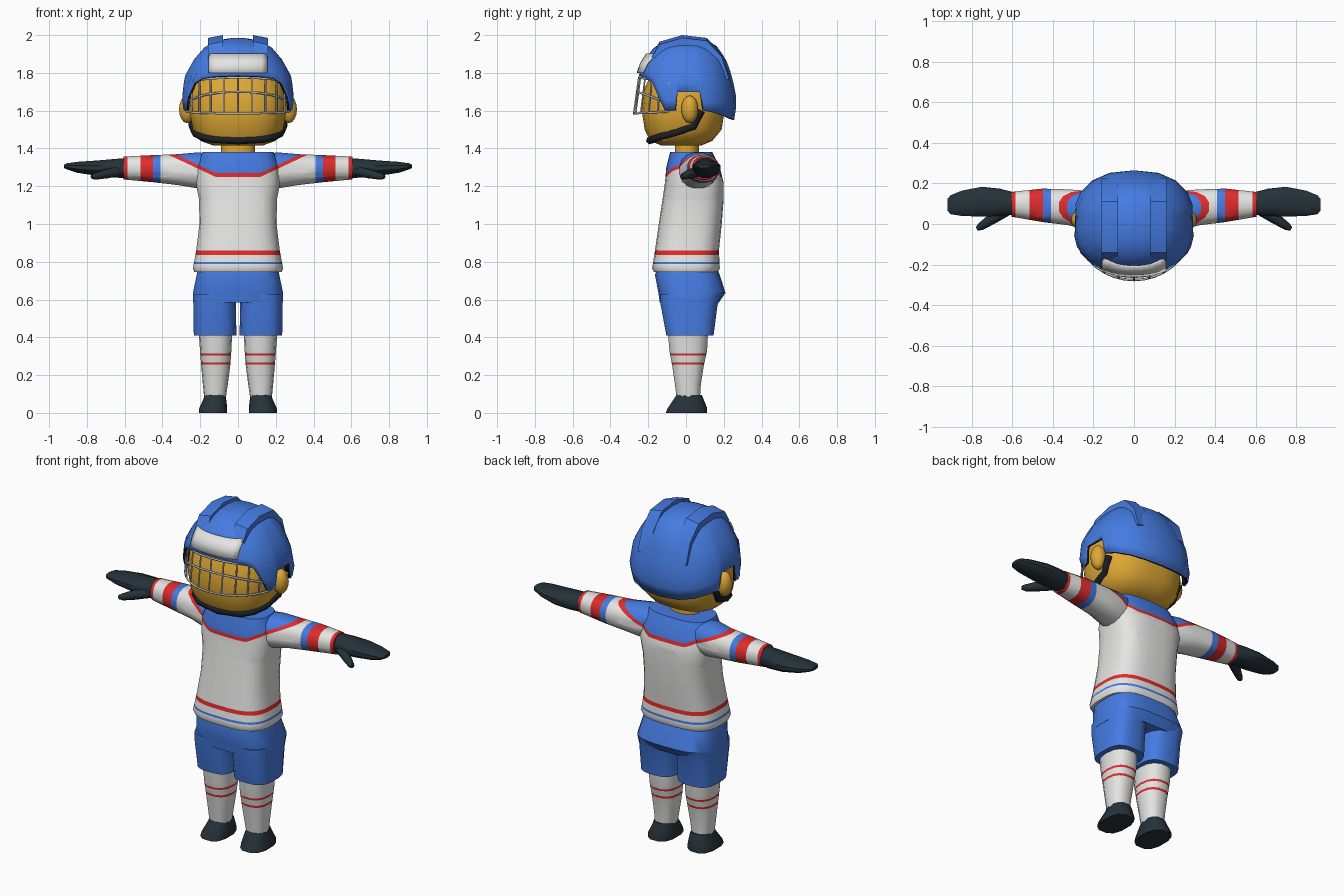
import bpy, bmesh
from math import sin, cos, radians, copysign
from mathutils import Vector

cube = bpy.data.objects.get("Cube")
if cube:
    bpy.data.objects.remove(cube)


def material(name, r, g, b):
    mat = bpy.data.materials.new(name)
    mat.use_nodes = True
    mat.diffuse_color = (r, g, b, 1)
    mat.node_tree.nodes["Principled BSDF"].inputs["Base Color"].default_value = (r, g, b, 1)
    return mat


BLUE = material("team blue", .06, .2, .76)
RED = material("stripe red", .75, .025, .025)
WHITE = material("fabric white", .78, .78, .77)
SKIN = material("yellow skin", .73, .39, .035)
DARK = material("dark slate", .018, .032, .042)
BLACK = material("strap black", .012, .014, .018)
STEEL = material("cage steel", .5, .5, .55)


def finish(name, bm, rule):
    """Turn a bmesh into an object; rule is a material or a function of the face centre."""
    bmesh.ops.recalc_face_normals(bm, faces=bm.faces)
    mesh = bpy.data.meshes.new(name)
    bm.to_mesh(mesh)
    bm.free()
    used = []
    for poly in mesh.polygons:
        mat = rule(poly.center) if callable(rule) else rule
        if mat not in used:
            used.append(mat)
            mesh.materials.append(mat)
        poly.material_index = used.index(mat)
    obj = bpy.data.objects.new(name, mesh)
    bpy.context.collection.objects.link(obj)
    return obj


def skin(name, rings, rule, cuts=(), closed=True, caps=(True, True)):
    """Join rings of points with quads, then split along the cut planes."""
    bm = bmesh.new()
    rows = [[bm.verts.new(p) for p in ring] for ring in rings]
    count = len(rows[0])
    for low, high in zip(rows, rows[1:]):
        for i in range(count if closed else count - 1):
            j = (i + 1) % count
            bm.faces.new((low[i], low[j], high[j], high[i]))
    for row, cap in zip((rows[0], rows[-1]), caps):
        if cap:
            bm.faces.new(row)
    for co, no in cuts:
        geom = bm.verts[:] + bm.edges[:] + bm.faces[:]
        bmesh.ops.bisect_plane(bm, geom=geom, plane_co=co, plane_no=no)
    return finish(name, bm, rule)


def rim(row, deg, p):
    """Point on a rounded section; row = position, centre, half width, near, far."""
    pos, mid, half, near, far = row
    s, c = (copysign(abs(f(radians(deg))) ** (2 / p), f(radians(deg))) for f in (sin, cos))
    return Vector((mid + half * s, (near + far) / 2 - (far - near) / 2 * c, pos))


def loft(name, rows, rule, side=1, along_x=False, p=2.6, n=20, cuts=()):
    rings = []
    for row in rows:
        pts = [rim(row, 360 * (i + .5) / n, p) for i in range(n)]
        if along_x:
            pts = [Vector((v.z, v.x, v.y)) for v in pts]
        rings.append([Vector((v.x * side, v.y, v.z)) for v in pts])
    return skin(name, rings, rule, cuts)


def row_at(profile, z):
    """Interpolate a profile at height z."""
    for a, b in zip(profile, profile[1:]):
        if z <= b[0]:
            t = max(0, (z - a[0]) / (b[0] - a[0]))
            return [z] + [u + (v - u) * t for u, v in zip(a[1:], b[1:])]
    return profile[-1]


def tube(name, points, mat, depth, radii=None):
    curve = bpy.data.curves.new(name, "CURVE")
    curve.dimensions = "3D"
    curve.bevel_depth, curve.bevel_resolution, curve.use_fill_caps = depth, 1, True
    spline = curve.splines.new("POLY")
    spline.points.add(len(points) - 1)
    for i, p in enumerate(points):
        spline.points[i].co = (*p, 1)
        spline.points[i].radius = radii[i] if radii else 1
    curve.materials.append(mat)
    bpy.context.collection.objects.link(bpy.data.objects.new(name, curve))


# Jersey colour rule: yoke with red trim, hem stripes and sleeve stripes
SLOPE, YOKE, TRIM = .47, 1.27, .02


def jersey(c):
    x, line = abs(c.x), YOKE + max(0, abs(c.x) - .12) * SLOPE
    if c.z > line:
        return BLUE
    if c.z > line - TRIM or .45 < x < .515 or x > .585 or .837 < c.z < .86:
        return RED
    return BLUE if .41 < x < .45 or .787 < c.z < .8 else WHITE


UP, RIGHT = Vector((0, 0, 1)), Vector((1, 0, 0))
yoke_cuts = []
for z in (YOKE, YOKE - TRIM):
    yoke_cuts.append(((0, 0, z), UP))
    for s in (1, -1):
        yoke_cuts.append(((.12 * s, 0, z), (-SLOPE * s, 0, 1)))
hem_cuts = [(UP * z, UP) for z in (.787, .8, .837, .86)]

loft("jersey_body", [
    (.745, 0, .232, -.17, .17), (.765, 0, .24, -.18, .18), (.86, 0, .222, -.165, .175),
    (1, 0, .205, -.145, .19), (1.13, 0, .207, -.125, .2), (1.22, 0, .225, -.112, .2),
    (1.3, 0, .22, -.105, .18), (1.38, 0, .19, -.085, .14)],
    jersey, p=3, n=28, cuts=yoke_cuts + hem_cuts)

# Shorts, hips part
loft("shorts_hips", [
    (.78, 0, .21, -.15, .16), (.73, 0, .22, -.165, .18), (.635, 0, .24, -.147, .21),
    (.585, 0, .239, -.14, .175)], BLUE, p=3.2, n=24)


def sock(c):
    return RED if .303 < c.z < .315 or .255 < c.z < .268 else WHITE


for side, label in ((1, "left_"), (-1, "right_")):
    # Sleeve, glove and thumb
    loft(label + "sleeve", [
        (.12, .05, .09, 1.2, 1.375), (.22, .065, .1, 1.188, 1.38), (.32, .082, .09, 1.205, 1.371),
        (.45, .092, .084, 1.22, 1.366), (.605, .097, .062, 1.235, 1.358)],
        jersey, side, True, p=2.3, n=16,
        cuts=yoke_cuts + [(RIGHT * x * side, RIGHT) for x in (.41, .45, .515, .585)])
    loft(label + "glove", [
        (.58, .1, .055, 1.24, 1.352), (.66, .107, .069, 1.245, 1.345), (.75, .11, .076, 1.255, 1.337),
        (.85, .102, .064, 1.27, 1.33), (.905, .095, .048, 1.288, 1.322), (.92, .095, .03, 1.295, 1.315)],
        DARK, side, True, p=2.3, n=12)
    tube(label + "thumb", [(x * side, y, z) for x, y, z in
         ((.61, .08, 1.285), (.7, .025, 1.265), (.755, -.012, 1.252), (.775, -.024, 1.25))],
         DARK, .03, (1, .9, .65, .35))

    # Short leg, sock and shoe
    loft(label + "shorts_leg", [
        (.63, .123, .114, -.14, .19), (.57, .124, .113, -.135, .168), (.41, .121, .114, -.105, .147)],
        BLUE, side, p=3)
    loft(label + "sock", [
        (.45, .12, .09, -.1, .12), (.33, .118, .083, -.09, .114), (.25, .118, .077, -.075, .096),
        (.15, .12, .066, -.06, .08), (.07, .122, .056, -.05, .075)], sock, side, p=2.4, n=14,
        cuts=[(UP * z, UP) for z in (.255, .268, .303, .315)])
    loft(label + "shoe", [
        (0, .132, .077, -.11, .115), (.025, .131, .076, -.1, .115),
        (.08, .122, .06, -.062, .092), (.095, .122, .057, -.052, .085)], DARK, side, n=12)

    # Ear
    bm = bmesh.new()
    bmesh.ops.create_uvsphere(bm, u_segments=12, v_segments=8, radius=1)
    bmesh.ops.scale(bm, vec=(.042, .045, .073), verts=bm.verts)
    bmesh.ops.translate(bm, vec=(.27 * side, .02, 1.607), verts=bm.verts)
    finish(label + "ear", bm, SKIN)

    # Raised helmet ridge running front to back
    ridge = []
    for y, z in ((-.18, 1.9), (-.14, 1.965), (-.02, 2), (.11, 1.985), (.19, 1.9), (.228, 1.78)):
        deep = 1.7 + (z - 1.7) * .75
        ridge.append([Vector((x * side, v, w)) for x, v, w in (
            (.08, y, z), (.16, y, z - .015), (.16, y * .75, deep), (.08, y * .75, deep))])
    skin(label + "helmet_ridge", ridge, BLUE)

# Neck and head
loft("neck", [(1.36, 0, .09, -.06, .07), (1.47, 0, .09, -.06, .07)], SKIN, p=2.2, n=14)
HEAD = [
    (1.415, 0, .13, -.13, .08), (1.44, 0, .2, -.19, .14), (1.5, 0, .24, -.22, .19),
    (1.6, 0, .258, -.235, .205), (1.72, 0, .25, -.222, .19), (1.85, 0, .19, -.15, .14)]
loft("head", HEAD, SKIN, n=28)

# Chin strap hugging the jaw
half = [(110, 1.6), (100, 1.515), (82, 1.482), (60, 1.465), (35, 1.45)]
path = half + [(0, 1.442)] + [(-d, z) for d, z in reversed(half)]
tube("chin_strap", [rim(row_at(HEAD, z), d, 2.6) for d, z in path], BLACK, .021)

# Helmet shell with an open face and notches around the ears
HELMET = [
    (1.55, 0, .285, -.25, .255), (1.65, 0, .3, -.262, .27), (1.78, 0, .285, -.252, .245),
    (1.87, 0, .235, -.22, .212), (1.94, 0, .175, -.165, .165), (1.975, 0, .1, -.095, .11),
    (1.985, 0, .03, -.03, .03)]
edge = [(0, 1.785), (12, 1.784), (25, 1.78), (38, 1.77), (50, 1.745), (60, 1.67), (68, 1.6),
        (80, 1.6), (83, 1.7), (102, 1.7), (106, 1.6), (120, 1.59), (140, 1.57), (160, 1.555)]
columns = edge + [(180, 1.55)] + [(360 - d, z) for d, z in reversed(edge[1:])]
rings = [[rim(row_at(HELMET, z + (1.985 - z) * t), d, 2.4) for d, z in columns]
         for t in (0, .15, .3, .45, .6, .72, .82, .9, .96, 1)]
helmet = skin("helmet", rings, BLUE, caps=(False, True))
helmet.data.materials.append(BLACK)
solid = helmet.modifiers.new("thickness", "SOLIDIFY")
solid.thickness, solid.offset = .015, -1
solid.material_offset = solid.material_offset_rim = 1

# White brow plate wrapped over the helmet front
plate = []
for z in (1.8, 1.85, 1.9):
    _, _, wide, front, _ = row_at(HELMET, z)
    plate.append([Vector((x, front * (1 - abs(x / wide) ** 2.4) ** (1 / 2.4) - .012, z))
                  for x in [.155 * i / 5 for i in range(-5, 6)]])
brow = skin("brow_plate", plate, WHITE, closed=False, caps=(False, False))
solid = brow.modifiers.new("thickness", "SOLIDIFY")
solid.thickness, solid.offset = .009, 0


# Face cage of bent wires
def cage(deg, z):
    a, reach = radians(deg), .25 + (1.775 - z) * .14
    return (.292 * sin(a), -reach * cos(a), z)


sweep = range(-70, 71, 10)
for name, z, drop in (("top", 1.775, .03), ("middle", 1.7, .06), ("bottom", 1.585, -.01)):
    tube("cage_" + name + "_wire",
         [cage(d, z - drop * (d / 70) ** 2) for d in sweep], STEEL, .006)
for d in (-70, -57, -44, -30, -15, 0, 15, 30, 44, 57, 70):
    bend = (d / 70) ** 2
    tube("cage_upright", [cage(d, 1.775 - .03 * bend), cage(d, 1.585 + .01 * bend)], STEEL, .005)

# Smooth shading with crisp edges
for obj in bpy.context.scene.objects:
    obj.select_set(obj.type == "MESH")
bpy.context.view_layer.objects.active = helmet
bpy.ops.object.shade_smooth_by_angle(angle=radians(38))
